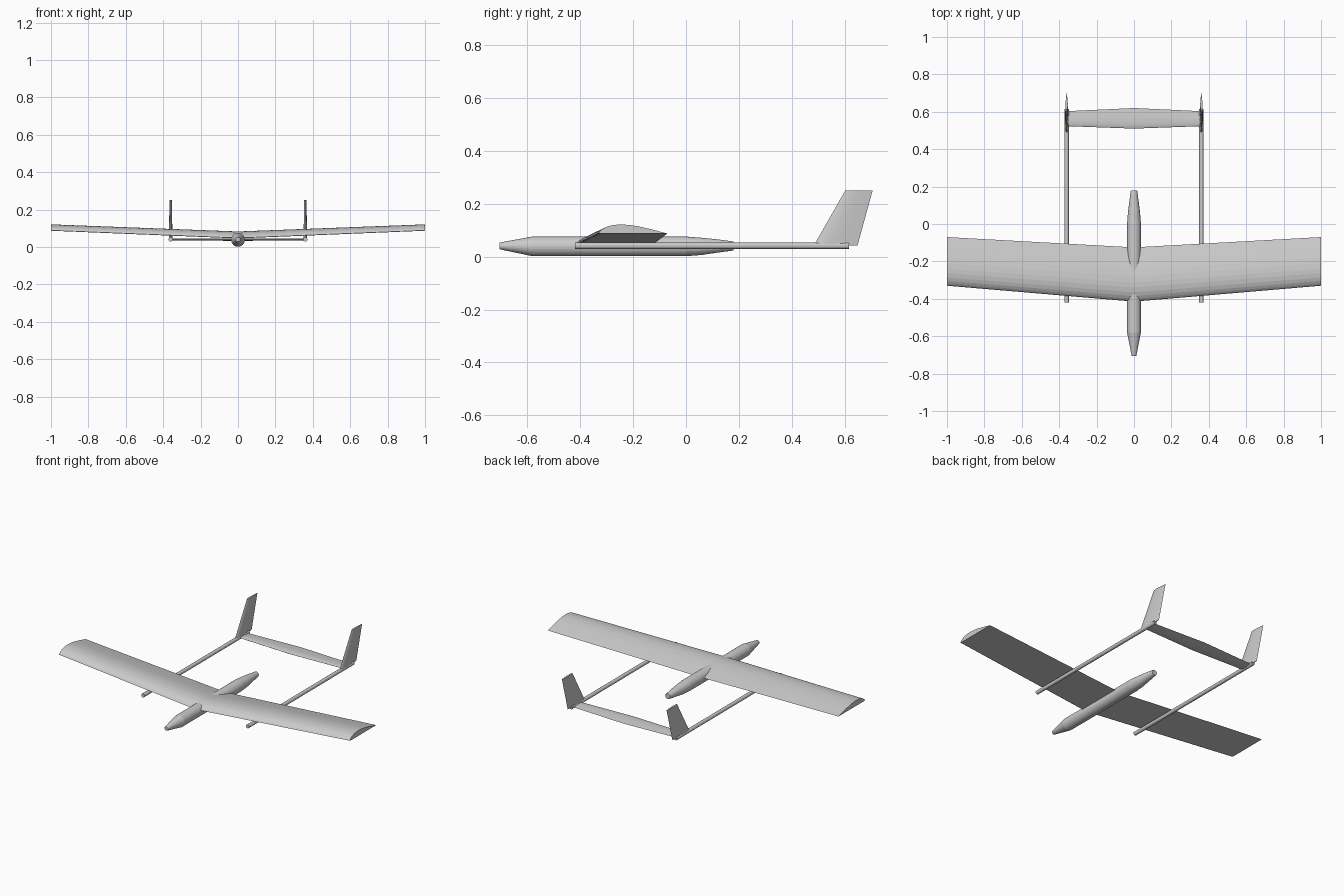
import bpy, bmesh
from math import cos, sin, pi

if "Cube" in bpy.data.objects:
    bpy.data.objects.remove(bpy.data.objects["Cube"])


def loft(name, rings):
    """Skin a list of equal-length closed rings and cap both ends."""
    bm = bmesh.new()
    rows = [[bm.verts.new(p) for p in ring] for ring in rings]
    n = len(rows[0])
    for a, b in zip(rows, rows[1:]):
        for i in range(n):
            j = (i + 1) % n
            bm.faces.new((a[i], a[j], b[j], b[i]))
    bm.faces.new(rows[0])
    bm.faces.new(rows[-1])
    bmesh.ops.recalc_face_normals(bm, faces=bm.faces)
    mesh = bpy.data.meshes.new(name)
    bm.to_mesh(mesh)
    bm.free()
    obj = bpy.data.objects.new(name, mesh)
    bpy.context.collection.objects.link(obj)
    return obj


def circle(x, y, z, r, n):
    return [(x + r * cos(2 * pi * i / n), y, z + r * sin(2 * pi * i / n)) for i in range(n)]


# Airfoil profiles: (chord fraction, thickness fraction)
TOP = [(0.02, 0.28), (0.05, 0.47), (0.1, 0.69), (0.17, 0.87), (0.26, 0.98), (0.35, 1.0),
       (0.46, 0.94), (0.58, 0.79), (0.72, 0.55), (0.86, 0.28)]
FLAT_BOTTOM = [(0, 0.06)] + TOP + [(1, 0.0), (0.5, 0.0), (0.03, 0.0)]
SYMMETRIC = [(0, 0)] + TOP + [(1, 0)] + [(c, -t) for c, t in reversed(TOP)]


def wing_section(profile, x, y0, y1, z, thick):
    return [(x, y0 + c * (y1 - y0), z + t * thick) for c, t in profile]


def fin_section(x, y0, y1, z, half):
    return [(x + t * half, y0 + c * (y1 - y0), z) for c, t in SYMMETRIC]


# Fuselage pod
pod = [(-0.705, 0.012), (-0.69, 0.0155), (-0.58, 0.037), (0.0, 0.037),
       (0.06, 0.0325), (0.12, 0.025), (0.18, 0.017)]
loft("fuselage", [circle(0, y, 0.0385 if r > 0.03 else 0.04, r, 24) for y, r in pod])

# Main wing with dihedral, swept taper and flat underside
tip = (-0.33, -0.07, 0.087, 0.034)
loft("wing", [wing_section(FLAT_BOTTOM, -1, *tip),
              wing_section(FLAT_BOTTOM, 0, -0.415, -0.125, 0.046, 0.037),
              wing_section(FLAT_BOTTOM, 1, *tip)])

# Tailplane between the booms
loft("tailplane", [wing_section(SYMMETRIC, -0.36, 0.523, 0.603, 0.04, 0.005),
                   wing_section(SYMMETRIC, 0, 0.51, 0.62, 0.04, 0.007),
                   wing_section(SYMMETRIC, 0.36, 0.523, 0.603, 0.04, 0.005)])

# Twin booms and swept fins
for side, x in (("left", -0.36), ("right", 0.36)):
    loft(side + "_boom", [circle(x, -0.42, 0.041, 0.0115, 16),
                          circle(x, 0.615, 0.041, 0.0115, 16)])
    loft(side + "_fin", [fin_section(x, 0.483, 0.648, 0.042, 0.01),
                         fin_section(x, 0.602, 0.705, 0.25, 0.006)])
